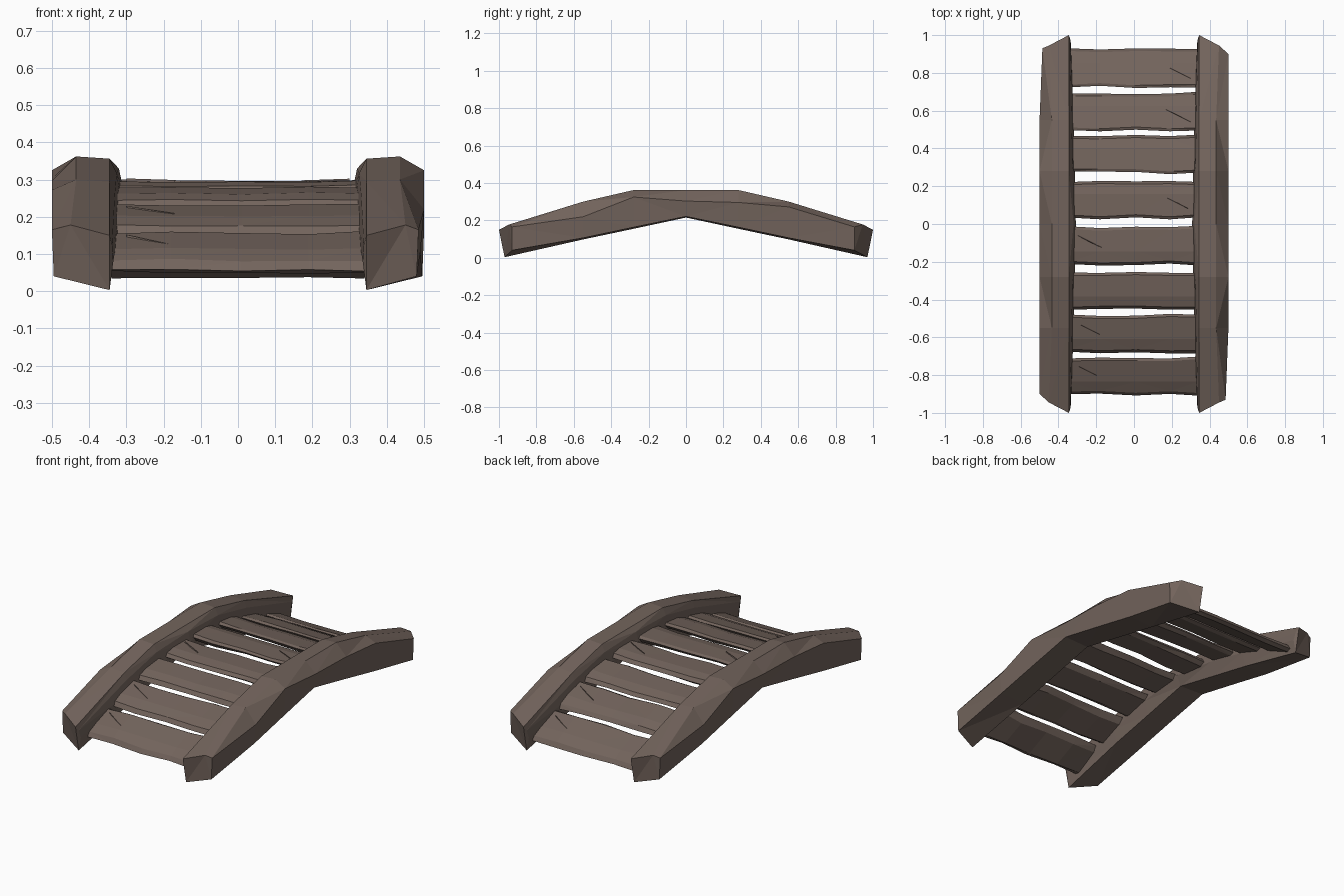
import bpy, bmesh, math, random

if "Cube" in bpy.data.objects:
    bpy.data.objects.remove(bpy.data.objects["Cube"])

random.seed(4)
wood = bpy.data.materials.new("weathered_wood")
wood.diffuse_color = (0.17, 0.127, 0.107, 1)
wood.use_nodes = True
wood.node_tree.nodes["Principled BSDF"].inputs["Base Color"].default_value = wood.diffuse_color


def loft(name, rings):
    """Skin closed rings into a capped, faceted solid."""
    bm = bmesh.new()
    rows = [[bm.verts.new(p) for p in ring] for ring in rings]
    n = len(rows[0])
    for a, b in zip(rows, rows[1:]):
        for i in range(n):
            j = (i + 1) % n
            bm.faces.new((a[i], a[j], b[j], b[i]))
    bm.faces.new(rows[0])
    bm.faces.new(rows[-1])
    bmesh.ops.triangulate(bm, faces=bm.faces[:])
    bmesh.ops.recalc_face_normals(bm, faces=bm.faces[:])
    mesh = bpy.data.meshes.new(name)
    bm.to_mesh(mesh)
    bm.free()
    mesh.materials.append(wood)
    obj = bpy.data.objects.new(name, mesh)
    bpy.context.collection.objects.link(obj)
    return obj


# Arched side beam: y, bottom z, top z, height fraction of outer ridge
stations = [(-0.55, 0.098, 0.300, 0.86), (-0.28, 0.155, 0.362, 0.68),
            (0.0, 0.215, 0.362, 0.60), (0.28, 0.155, 0.362, 0.82),
            (0.55, 0.098, 0.300, 0.60)]


def beam_end(s, outer_x, outer_y):
    return [(outer_x + 0.005, s * outer_y, 0.04), (outer_x, s * outer_y, 0.165),
            (-0.45, s * 0.945, 0.178), (-0.345, s * 1.0, 0.15),
            (-0.338, s * 0.98, 0.125), (-0.335, s * 0.965, 0.08),
            (-0.345, s * 0.97, 0.003)]


rings = [beam_end(-1, -0.50, 0.90)]
for y, lo, hi, ridge in stations:
    h = hi - lo
    inner = -0.308 - 0.02 * abs(y)
    rings.append([(-0.49, y, lo + 0.04 * h), (-0.50, y, lo + ridge * h),
                  (-0.435, y, hi), (-0.345, y, hi - 0.006),
                  (inner - 0.012, y, lo + 0.78 * h),
                  (inner, y, lo + 0.40 * h), (-0.335, y, lo)])
rings.append(beam_end(1, -0.485, 0.93))
left = loft("left_beam", rings)

# Opposite beam is the same piece turned end for end
right = bpy.data.objects.new("right_beam", left.data)
right.rotation_euler.z = math.pi
bpy.context.collection.objects.link(right)


# Walkway curve: height of the plank centreline at y
def deck(y):
    return 0.280 - 0.27 * y * y


# Rough planks tilted along the curve, thicker in the middle
def plank(index, y0):
    s = 1 if y0 < 0 else -1           # uphill direction
    slope = 0.54 * abs(y0)
    rings = []
    for x in (-0.34, -0.18, 0.01, 0.19, 0.34):
        low, high = (0.100 + random.uniform(-0.008, 0.006) for _ in range(2))
        t = 0.022 + random.uniform(-0.004, 0.003)
        b = 0.022 + random.uniform(-0.004, 0.007)
        section = [(-low + 0.025, -b), (-low, -0.006), (-low + 0.014, t - 0.008),
                   (-0.03, t), (high - 0.014, t - 0.006), (high, 0.004),
                   (high - 0.025, -b + 0.004)]
        rings.append([(x, y0 + s * v, deck(y0) + slope * v + w) for v, w in section])
    loft(f"plank_{index}", rings)


# Thin splinter running diagonally across a plank's top
def splinter(index, y0, s):
    slope = -0.54 * abs(y0)
    rings = []
    for x, v, r in ((0.17, 0.01, 0.001), (0.24, -0.024, 0.003), (0.30, -0.055, 0.001)):
        rings.append([(s * x, y0 + s * u, deck(y0) + slope * u + w)
                      for u, w in ((v - r, 0.012), (v, 0.023), (v + r, 0.012))])
    loft(f"splinter_{index}", rings)


centres = [-0.805, -0.58, -0.355, -0.115, 0.130, 0.370, 0.595, 0.825]
for i, y in enumerate(centres, 1):
    plank(i, y)
    if i not in (3, 6):
        splinter(i, y, 1 if y > 0 else -1)
